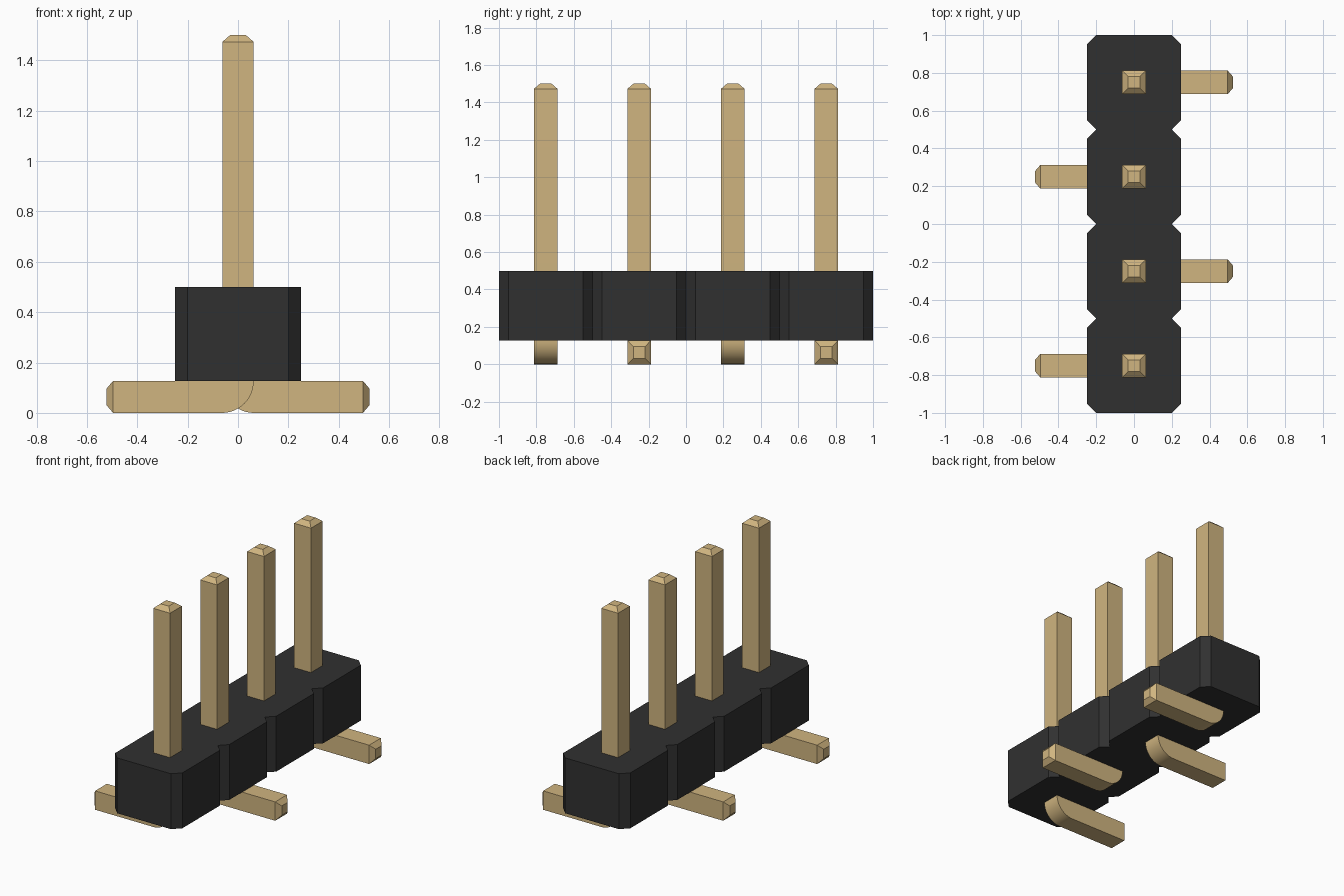
import bpy, bmesh, math
from mathutils import Vector

cube = bpy.data.objects.get("Cube")
if cube:
    bpy.data.objects.remove(cube, do_unlink=True)

PITCH, COUNT = 0.5, 4
HALF = 0.0625             # half the pin thickness
BASE, TOP = 0.127, 0.5    # housing bottom and top
PIN_TOP, FOOT_END = 1.5, 0.523
TIP, TIP_SIZE = 0.027, 0.5
NOTCH = 0.05


def material(name, rgb):
    mat = bpy.data.materials.new(name)
    mat.use_nodes = True
    color = (*rgb, 1)
    mat.diffuse_color = color
    mat.node_tree.nodes["Principled BSDF"].inputs["Base Color"].default_value = color
    return mat


def extrude_profile(bm, points, direction):
    face = bm.faces.new([bm.verts.new(p) for p in points])
    extruded = bmesh.ops.extrude_face_region(bm, geom=[face])["geom"]
    moved = [v for v in extruded if isinstance(v, bmesh.types.BMVert)]
    bmesh.ops.translate(bm, verts=moved, vec=direction)
    bmesh.ops.recalc_face_normals(bm, faces=bm.faces)


def finish(bm, name, mat):
    mesh = bpy.data.meshes.new(name)
    bm.to_mesh(mesh)
    bm.free()
    mesh.materials.append(mat)
    obj = bpy.data.objects.new(name, mesh)
    bpy.context.collection.objects.link(obj)
    return obj


def taper_end(bm, axis):
    # Pull the outermost end face outward into a shrunken tip
    face = max(bm.faces, key=lambda f: f.normal.dot(axis) * 10 + f.calc_center_median().dot(axis))
    tip = bmesh.ops.extrude_discrete_faces(bm, faces=[face])["faces"][0]
    center = tip.calc_center_median()
    for v in tip.verts:
        v.co = center + (v.co - center) * TIP_SIZE + axis * TIP


def make_pin(index, y, side, mat):
    # Upright post with a rounded heel and a foot pointing to one side
    bm = bmesh.new()
    end = FOOT_END - TIP
    outline = [(HALF, PIN_TOP - TIP), (-HALF, PIN_TOP - TIP)]
    for i in range(13):
        a = math.pi / 2 * i / 12
        outline.append((HALF - 2 * HALF * math.cos(a), BASE - BASE * math.sin(a)))
    outline += [(end, 0), (end, BASE), (HALF, BASE)]
    extrude_profile(bm, [(x * side, y - HALF, z) for x, z in outline], (0, 2 * HALF, 0))
    bm.normal_update()
    taper_end(bm, Vector((0, 0, 1)))
    bm.normal_update()
    taper_end(bm, Vector((side, 0, 0)))
    bmesh.ops.recalc_face_normals(bm, faces=bm.faces)
    obj = finish(bm, f"pin_{index + 1}", mat)
    bpy.ops.object.select_all(action='DESELECT')
    obj.select_set(True)
    bpy.context.view_layer.objects.active = obj
    bpy.ops.object.shade_smooth_by_angle(angle=math.radians(20))


gold = material("gold metal", (0.63, 0.46, 0.215))
black = material("black plastic", (0.03, 0.03, 0.03))

# Housing: a row of chamfered cells sharing V notches
WIDE = 0.25
edge = [(WIDE - NOTCH, -1)]
for i in range(COUNT):
    start = -1 + i * PITCH
    edge += [(WIDE, start + NOTCH), (WIDE, start + PITCH - NOTCH),
             (WIDE - NOTCH, start + PITCH)]
outline = edge + [(-x, -y) for x, y in edge]
bm = bmesh.new()
extrude_profile(bm, [(x, y, BASE) for x, y in outline], (0, 0, TOP - BASE))
finish(bm, "housing", black)

# Pins with feet alternating left and right
for i in range(COUNT):
    make_pin(i, -0.75 + i * PITCH, 1 if i % 2 else -1, gold)
